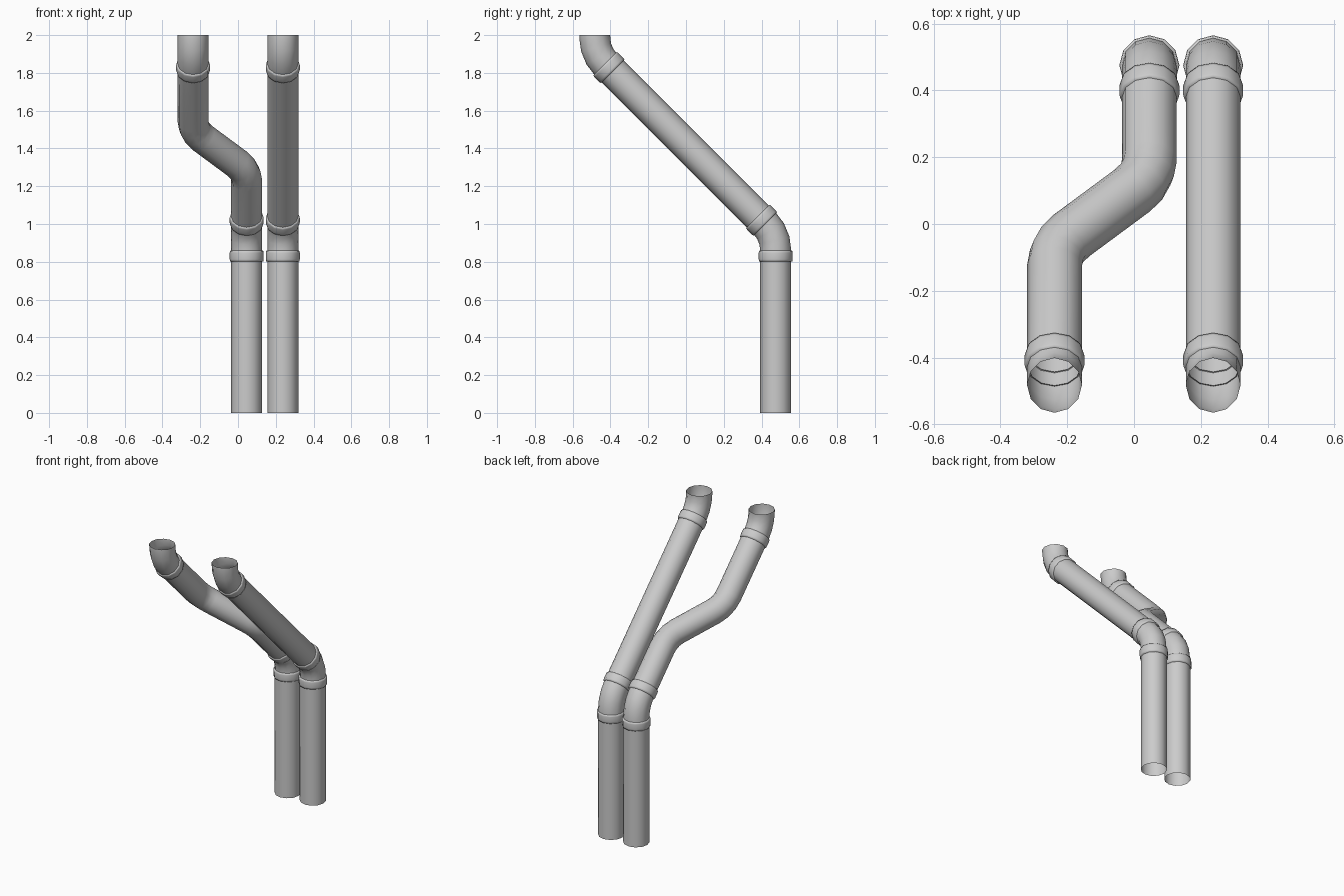
import bpy, bmesh, math
from mathutils import Vector

cube = bpy.data.objects.get("Cube")
if cube:
    bpy.data.objects.remove(cube)

SIDES, PIPE_R, COLLAR_R = 12, 0.082, 0.09
BACK_Y, FRONT_Y, SLOPE_SUM = 0.475, -0.483, 1.42   # sloped axis: y + z = SLOPE_SUM

grey = bpy.data.materials.new("light grey metal")
grey.use_nodes = True
colour = (0.6, 0.6, 0.6, 1)
grey.diffuse_color = colour
grey.node_tree.nodes["Principled BSDF"].inputs["Base Color"].default_value = colour


def sweep(name, points, radii=None):
    """Open round tube along a path."""
    bm = bmesh.new()
    rings = []
    for i, p in enumerate(points):
        before = (p - points[i - 1]).normalized() if i else Vector()
        after = (points[i + 1] - p).normalized() if i < len(points) - 1 else Vector()
        t = (before + after).normalized()
        u = (Vector((1, 0, 0)) - t * t.x).normalized()
        v = t.cross(u)
        r = radii[i] if radii else PIPE_R
        angles = [math.tau * k / SIDES for k in range(SIDES)]
        rings.append([bm.verts.new(p + r * (u * math.cos(a) + v * math.sin(a))) for a in angles])
    for low, high in zip(rings, rings[1:]):
        for k in range(SIDES):
            n = (k + 1) % SIDES
            bm.faces.new((low[k], low[n], high[n], high[k]))
    mesh = bpy.data.meshes.new(name)
    bm.to_mesh(mesh)
    bm.free()
    mesh.materials.append(grey)
    mesh.polygons.foreach_set("use_smooth", [True] * len(mesh.polygons))
    obj = bpy.data.objects.new(name, mesh)
    bpy.context.collection.objects.link(obj)
    return obj


def fillet(a, corner, b, length, steps=3):
    """Points of an arc that rounds a corner."""
    d1, d2 = (a - corner).normalized(), (b - corner).normalized()
    bend = math.pi - d1.angle(d2)
    radius = length / math.tan(bend / 2)
    start = corner + d1 * length
    inward = (d2 - d1 * d1.dot(d2)).normalized()
    return [start - d1 * radius * math.sin(bend * k / steps)
            + inward * radius * (1 - math.cos(bend * k / steps)) for k in range(steps + 1)]


def collar(name, centre, axis):
    """Short raised socket ring around a joint."""
    half = axis.normalized() * 0.029
    steps = [(-1, PIPE_R - 0.004), (-0.97, COLLAR_R - 0.002), (-0.6, COLLAR_R),
             (0.6, COLLAR_R), (0.97, COLLAR_R - 0.002), (1, PIPE_R - 0.004)]
    sweep(name, [centre + half * s for s, _ in steps], [r for _, r in steps])


up = Vector((0, 0, 1))
slope = Vector((0, -1, 1)).normalized()


def on_slope(x, z):
    return Vector((x, SLOPE_SUM - z, z))


def downpipe(side, x_low, x_high):
    low_corner = on_slope(x_low, SLOPE_SUM - BACK_Y)
    top_corner = on_slope(x_high, SLOPE_SUM - FRONT_Y)
    foot = Vector((x_low, BACK_Y, 0))
    joint_a = Vector((x_low, BACK_Y, 0.83))
    joint_b = low_corner + slope * 0.106
    joint_c = top_corner - slope * 0.106
    mouth = Vector((x_high, FRONT_Y, 2))

    # Upright pipe and lower elbow
    sweep(side + "_upright_pipe", [foot, joint_a])
    sweep(side + "_lower_elbow",
          [joint_a] + fillet(joint_a, low_corner, joint_b, 0.085) + [joint_b])

    # Sloping pipe, with an offset bend when the ends do not line up
    path = [joint_b]
    if x_low != x_high:
        bend_a, bend_b = on_slope(x_low, 1.282), on_slope(x_high, 1.492)
        path += fillet(joint_b, bend_a, bend_b, 0.075)
        path += fillet(bend_a, bend_b, joint_c, 0.075)
    sweep(side + "_sloping_pipe", path + [joint_c])

    # Upper elbow with open mouth
    sweep(side + "_upper_elbow",
          [joint_c] + fillet(joint_c, top_corner, mouth, 0.085) + [mouth])

    # Joint collars
    collar(side + "_upright_collar", joint_a, up)
    collar(side + "_lower_slope_collar", joint_b, slope)
    collar(side + "_upper_slope_collar", joint_c, slope)


downpipe("left", 0.237, 0.237)
downpipe("right", 0.046, -0.238)
